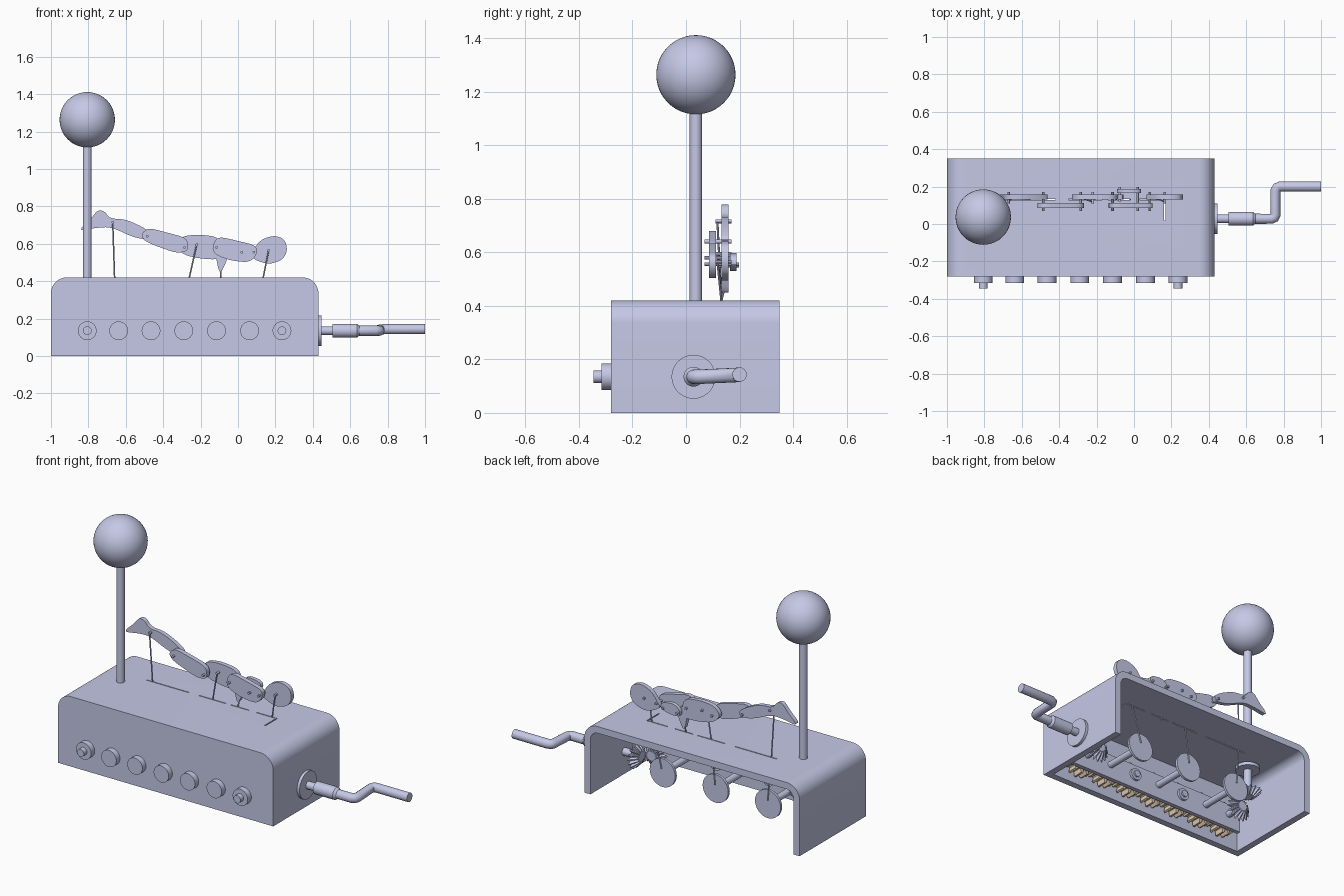
import bpy, math
from mathutils import Vector

cube = bpy.data.objects.get("Cube")
if cube:
    bpy.data.objects.remove(cube)


def material(name, rgb):
    m = bpy.data.materials.new(name)
    m.use_nodes = True
    m.diffuse_color = (*rgb, 1)
    m.node_tree.nodes["Principled BSDF"].inputs["Base Color"].default_value = (*rgb, 1)
    return m


GREY = material("pale blue grey", (0.56, 0.58, 0.79))
TAN = material("pale tan", (0.75, 0.60, 0.42))
parts = []


def mesh(name, verts, faces, mat=GREY):
    me = bpy.data.meshes.new(name)
    me.from_pydata(verts, [], faces)
    me.materials.append(mat)
    ob = bpy.data.objects.new(name, me)
    bpy.context.collection.objects.link(ob)
    parts.append(ob)
    return ob


def loft(name, a, b, mat=GREY):
    """Solid between two matching rings of points."""
    n = len(a)
    faces = [(i, (i + 1) % n, (i + 1) % n + n, i + n) for i in range(n)]
    faces += [tuple(reversed(range(n))), tuple(range(n, 2 * n))]
    return mesh(name, list(a) + list(b), faces, mat)


def rod(name, p, q, r, r2=None, seg=32, teeth=0, depth=0.7, mat=GREY):
    """Cylinder, cone or toothed wheel from p to q."""
    p, q = Vector(p), Vector(q)
    d = (q - p).normalized()
    u = d.orthogonal().normalized()
    v = d.cross(u)
    n = teeth * 4 or seg

    def ring(c, rad):
        out = []
        for i in range(n):
            k = rad * (depth if teeth and i % 4 > 1 else 1)
            t = math.tau * i / n
            out.append(c + (u * math.cos(t) + v * math.sin(t)) * k)
        return out
    return loft(name, ring(p, r), ring(q, r if r2 is None else r2), mat)


def plate(name, outline, y0, y1):
    """Flat board cut from an x-z outline, wound so its faces point outward."""
    area = sum(a[0] * b[1] - b[0] * a[1] for a, b in zip(outline, outline[1:] + outline[:1]))
    pts = outline if area < 0 else outline[::-1]
    return loft(name, [(x, y0, z) for x, z in pts], [(x, y1, z) for x, z in pts])


def rounded(pts):
    """Corner cutting that turns a rough outline into a smooth one."""
    for _ in range(2):
        new = []
        for a, b in zip(pts, pts[1:] + pts[:1]):
            for t in (0.22, 0.78):
                new.append((a[0] + (b[0] - a[0]) * t, a[1] + (b[1] - a[1]) * t))
        pts = new
    return pts


def arch(x0, x1, z0, z1, r):
    pts = [(x0, z0)]
    for cx, start in ((x0 + r, 180), (x1 - r, 90)):
        for i in range(13):
            t = math.radians(start - 90 * i / 12)
            pts.append((cx + r * math.cos(t), z1 - r + r * math.sin(t)))
    return pts + [(x1, z0)]


def cut(target, cutter):
    cutter.hide_render = True
    mod = target.modifiers.new("cut", "BOOLEAN")
    mod.operation = "DIFFERENCE"
    mod.solver = "EXACT"
    mod.object = cutter
    bpy.context.view_layer.objects.active = target
    bpy.ops.object.modifier_apply(modifier=mod.name)
    parts.remove(cutter)
    bpy.data.objects.remove(cutter)


def block(name, x0, x1, y0, y1, z0, z1):
    return plate(name, [(x0, z0), (x0, z1), (x1, z1), (x1, z0)], y0, y1)


# Housing, open below and behind, with thin slots in its top
housing = plate("housing", arch(-1, 0.43, 0, 0.42, 0.085), -0.28, 0.35)
cut(housing, plate("hollow", arch(-0.96, 0.39, -0.1, 0.38, 0.05), -0.24, 0.5))
for x0, x1 in ((-0.70, -0.42), (-0.35, -0.17), (-0.14, -0.02), (0.03, 0.155)):
    cut(housing, block("slot_cutter", x0, x1, 0.129, 0.135, 0.3, 0.5))
cut(housing, block("slot_cutter", 0.161, 0.168, 0.02, 0.135, 0.3, 0.5))

# Gear train: knobs outside, wheels and shafts inside
H = 0.135
KNOBS = [-0.806, -0.638, -0.465, -0.29, -0.115, 0.062, 0.235]
REACH = [-0.045, 0.13, -0.105, 0.13, -0.105, 0.13, -0.045]
block("bearing_board", -0.89, 0.36, -0.155, -0.13, 0.05, 0.20)
for i, (x, y) in enumerate(zip(KNOBS, REACH)):
    rod("knob", (x, -0.315, H), (x, -0.28, H), 0.05)
    rod("gear_shaft", (x, -0.28, H), (x, y, H), 0.02)
    rod("train_gear", (x, -0.23, H), (x, -0.17, H), 0.1, teeth=14, depth=0.74, mat=TAN)
    if i in (0, 6):
        rod("knob_stub", (x, -0.345, H), (x, -0.315, H), 0.023)
        rod("shaft_bevel_gear", (x, -0.045, H), (x, -0.005, H), 0.08, 0.04, teeth=16)
    elif i % 2:
        rod("cam_disc", (x, 0.12, H), (x, 0.135, H), 0.085)
    else:
        rod("shaft_collar", (x, -0.13, H), (x, -0.115, H), 0.036)

# Post with ball
PX, PY = -0.806, 0.037
rod("post", (PX, PY, 0.2), (PX, PY, 1.16), 0.023)
rod("post_flange", (PX, PY, 0.345), (PX, PY, 0.365), 0.07)
rod("post_bevel_gear", (PX, PY, 0.213), (PX, PY, 0.173), 0.08, 0.04, teeth=16)
bpy.ops.mesh.primitive_uv_sphere_add(segments=48, ring_count=24, radius=0.148,
                                     location=(PX, PY, 1.263))
ball = bpy.context.object
ball.name = "ball"
ball.data.materials.append(GREY)
parts.append(ball)

# Crank
CY = 0.028
rod("crank_flange", (0.43, CY, H), (0.447, CY, H), 0.082)
rod("crank_shaft", (0.30, CY, H), (0.52, CY, H), 0.023)
rod("crank_bevel_gear", (0.313, CY, H), (0.273, CY, H), 0.08, 0.04, teeth=16)
rod("crank_sleeve", (0.505, CY, H), (0.635, CY, H), 0.037)
rod("crank_taper", (0.635, CY, H), (0.65, CY, H), 0.037, 0.026)
curve = bpy.data.curves.new("crank_arm", "CURVE")
curve.dimensions = "3D"
curve.bevel_depth = 0.027
curve.bevel_resolution = 6
curve.use_fill_caps = True
path = [(0.64, CY, H), (0.735, CY, H), (0.75, 0.034, H), (0.757, 0.05, H),
        (0.757, 0.18, 0.141), (0.764, 0.194, 0.142), (0.78, 0.2, 0.143), (1, 0.2, 0.143)]
spline = curve.splines.new("POLY")
spline.points.add(len(path) - 1)
for pt, co in zip(spline.points, path):
    pt.co = (*co, 1)
spline.use_smooth = True
curve.materials.append(GREY)
bpy.context.collection.objects.link(bpy.data.objects.new("crank_arm", curve))

# Jointed flat figure
MAIN, NEAR, FAR = (0.132, 0.158), (0.085, 0.112), (0.165, 0.188)
plate("lower_leg", rounded([(-0.84, 0.67), (-0.835, 0.69), (-0.79, 0.73), (-0.75, 0.78),
      (-0.715, 0.775), (-0.685, 0.735), (-0.60, 0.73), (-0.51, 0.69), (-0.455, 0.65),
      (-0.48, 0.62), (-0.56, 0.635), (-0.68, 0.69), (-0.76, 0.685)]), *MAIN)
plate("upper_leg", rounded([(-0.52, 0.65), (-0.48, 0.685), (-0.38, 0.66), (-0.27, 0.63),
      (-0.265, 0.56), (-0.33, 0.55), (-0.43, 0.585), (-0.50, 0.615)]), *NEAR)
plate("hips", rounded([(-0.34, 0.59), (-0.30, 0.64), (-0.21, 0.65), (-0.10, 0.635),
      (-0.08, 0.56), (-0.10, 0.515), (-0.20, 0.52), (-0.29, 0.54)]), *MAIN)
plate("chest", rounded([(-0.14, 0.58), (-0.11, 0.64), (0.0, 0.615), (0.10, 0.59),
      (0.10, 0.54), (0.06, 0.50), (-0.04, 0.51), (-0.12, 0.54)]), *NEAR)
plate("upper_arm", rounded([(-0.09, 0.57), (-0.05, 0.60), (0.03, 0.59), (0.04, 0.55),
      (-0.02, 0.53), (-0.09, 0.53)]), *FAR)
plate("forearm", rounded([(-0.125, 0.57), (-0.06, 0.58), (-0.055, 0.52), (-0.09, 0.445),
      (-0.105, 0.46)]), *MAIN)
plate("head", rounded([(0.06, 0.535), (0.08, 0.565), (0.12, 0.62), (0.19, 0.645), (0.25, 0.625),
      (0.265, 0.565), (0.24, 0.515), (0.17, 0.49), (0.11, 0.505)]), *MAIN)

# Joint pins
for x, z, y0, y1 in ((-0.485, 0.64, 0.07, 0.17), (-0.285, 0.58, 0.07, 0.17),
                     (-0.115, 0.58, 0.07, 0.17), (0.085, 0.555, 0.07, 0.17),
                     (0.02, 0.555, 0.07, 0.198), (-0.075, 0.55, 0.12, 0.198),
                     (-0.67, 0.715, 0.11, 0.17), (-0.22, 0.595, 0.11, 0.17),
                     (0.165, 0.565, 0.11, 0.17)):
    rod("joint_pin", (x, y0, z), (x, y1, z), 0.007, seg=12)

# Wires from the cams through the slots up to the figure
for pts in (((-0.67, 0.117, 0.72), (-0.66, 0.132, 0.42), (-0.64, 0.14, 0.16)),
            ((-0.22, 0.117, 0.60), (-0.26, 0.132, 0.42), (-0.29, 0.14, 0.16)),
            ((0.165, 0.117, 0.57), (0.135, 0.132, 0.42), (0.065, 0.14, 0.16)),
            ((-0.09, 0.145, 0.47), (-0.093, 0.132, 0.42), (-0.095, 0.132, 0.37))):
    for a, b in zip(pts, pts[1:]):
        rod("wire", a, b, 0.004, seg=8)

# Smooth round surfaces, keep edges sharp
bpy.ops.object.select_all(action="DESELECT")
for ob in parts:
    ob.select_set(True)
bpy.context.view_layer.objects.active = housing
bpy.ops.object.shade_smooth_by_angle(angle=math.radians(30))
